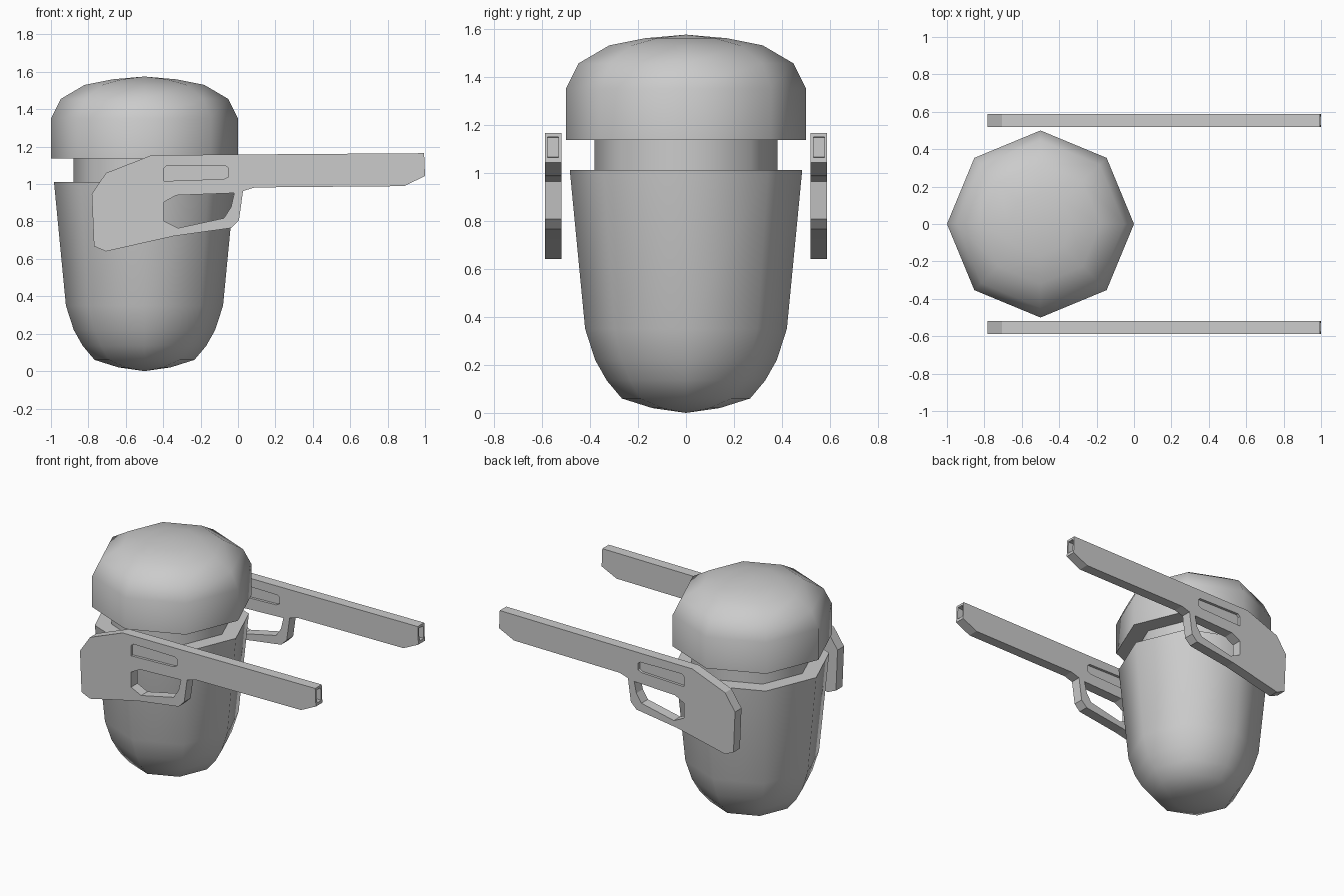
import bpy, bmesh
from math import cos, sin, radians, pi

if "Cube" in bpy.data.objects:
    bpy.data.objects.remove(bpy.data.objects["Cube"])


def finish(name, bm):
    bmesh.ops.remove_doubles(bm, verts=bm.verts, dist=1e-5)
    bmesh.ops.recalc_face_normals(bm, faces=bm.faces)
    mesh = bpy.data.meshes.new(name)
    bm.to_mesh(mesh)
    bm.free()
    obj = bpy.data.objects.new(name, mesh)
    bpy.context.collection.objects.link(obj)
    return obj


def activate(obj):
    bpy.ops.object.select_all(action='DESELECT')
    obj.select_set(True)
    bpy.context.view_layer.objects.active = obj


def lathe(name, profile, cx=-0.5, sides=8):
    """Revolve (radius, z) points; the profile runs from axis to axis."""
    bm = bmesh.new()
    verts = [bm.verts.new((r, 0, z)) for r, z in profile]
    edges = [bm.edges.new(p) for p in zip(verts, verts[1:])]
    bmesh.ops.spin(bm, geom=verts + edges, cent=(0, 0, 0), axis=(0, 0, 1),
                   angle=2 * pi, steps=sides, use_merge=True)
    obj = finish(name, bm)
    for v in obj.data.vertices:
        v.co.x += cx
    activate(obj)
    bpy.ops.object.shade_smooth_by_angle(angle=radians(50))
    return obj


def prism(name, outline, y0, y1):
    """Extrude an (x, z) outline from y0 to y1."""
    bm = bmesh.new()
    face = bm.faces.new([bm.verts.new((x, y0, z)) for x, z in outline])
    new = bmesh.ops.extrude_face_region(bm, geom=[face])['geom']
    moved = [g for g in new if isinstance(g, bmesh.types.BMVert)]
    bmesh.ops.translate(bm, verts=moved, vec=(0, y1 - y0, 0))
    return finish(name, bm)


def cut(obj, cutter):
    mod = obj.modifiers.new('cut', 'BOOLEAN')
    mod.operation, mod.solver, mod.object = 'DIFFERENCE', 'EXACT', cutter
    activate(obj)
    bpy.ops.object.modifier_apply(modifier=mod.name)
    bpy.data.objects.remove(cutter)


# Rounded tub body, neck and domed head
lathe('body', [(0, 0), (0.14, 0.02), (0.267, 0.06), (0.33, 0.135), (0.378, 0.22),
               (0.42, 0.35), (0.484, 1.012), (0, 1.012)])
lathe('neck', [(0, 0.98), (0.38, 0.98), (0.38, 1.16), (0, 1.16)])
lathe('head', [(0, 1.137), (0.5, 1.137), (0.5, 1.35), (0.448, 1.455),
               (0.32, 1.53), (0.17, 1.56), (0, 1.575)])

# Arm blasters: outline, trigger opening, side slot
outline = [(-0.46, 1.155), (0.01, 1.158), (0.995, 1.165), (1, 1.043), (0.888, 0.989),
           (0.09, 0.982), (0.027, 0.963), (0.005, 0.807), (-0.037, 0.765),
           (-0.342, 0.722), (-0.706, 0.64), (-0.77, 0.668), (-0.782, 0.947),
           (-0.706, 1.059)]
trigger = [(-0.396, 0.904), (-0.33, 0.94), (-0.02, 0.952), (-0.037, 0.877),
           (-0.075, 0.818), (-0.32, 0.765), (-0.396, 0.802)]
slot = [(-0.396, 1.085), (-0.38, 1.1), (-0.065, 1.096), (-0.05, 1.085),
        (-0.05, 1.04), (-0.075, 1.027), (-0.396, 1.016)]
muzzle = [(0.95, 1.065), (1.02, 1.062), (1.02, 1.15), (0.95, 1.147)]

for side, label in ((-1, 'right'), (1, 'left')):
    inner, outer = 0.518 * side, 0.588 * side
    gun = prism(label + '_blaster', outline, inner, outer)
    cut(gun, prism('cutter', trigger, 0.45 * side, 0.65 * side))
    cut(gun, prism('cutter', slot, 0.57 * side, 0.65 * side))
    cut(gun, prism('cutter', slot, 0.45 * side, 0.536 * side))
    cut(gun, prism('cutter', muzzle, 0.53 * side, 0.576 * side))
